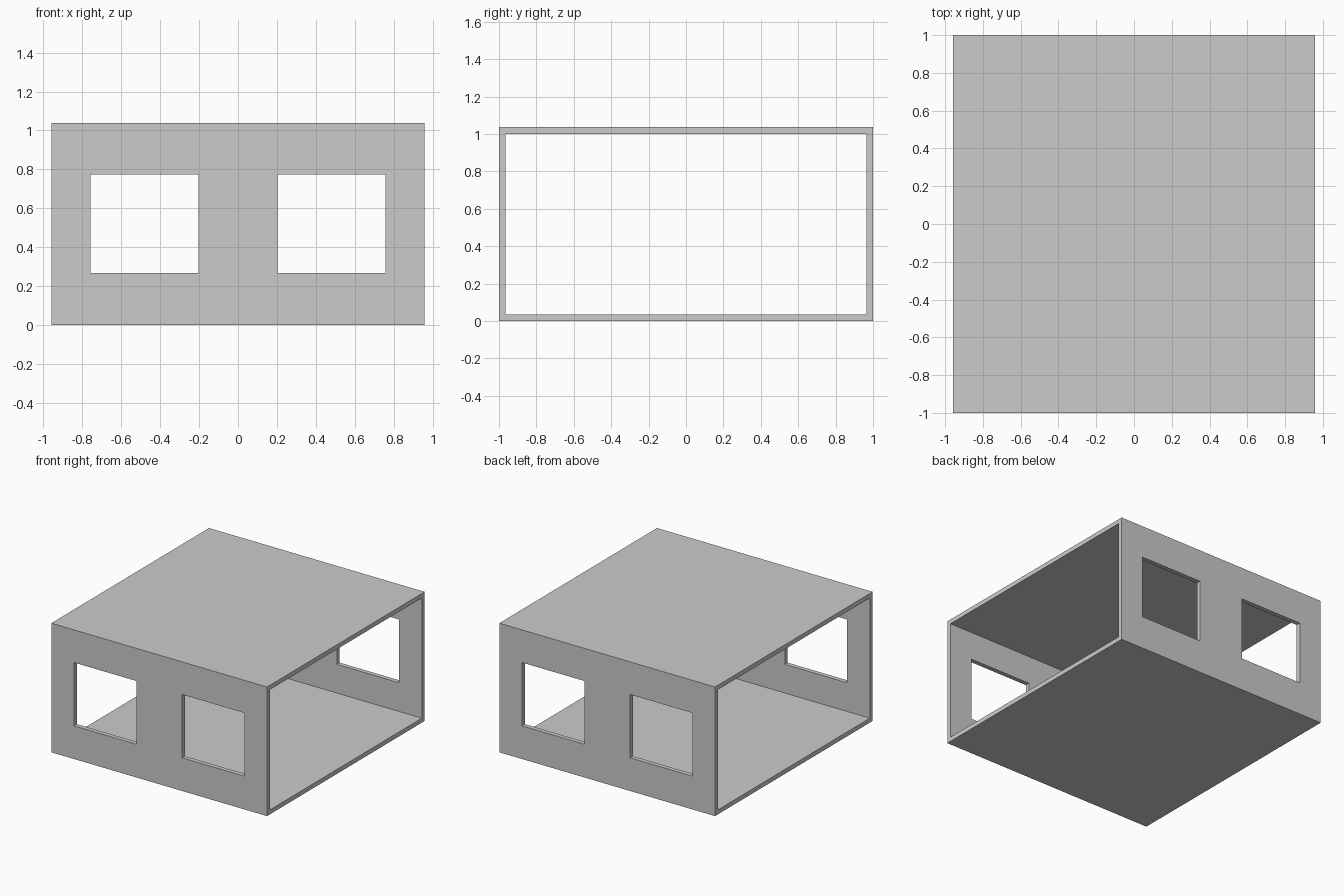
import bpy

if "Cube" in bpy.data.objects:
    bpy.data.objects.remove(bpy.data.objects["Cube"])

W, D, H, T = 1.916, 2.0, 1.037, 0.036   # width, depth, height, panel thickness


def box(name, size, centre):
    bpy.ops.mesh.primitive_cube_add(size=1, location=centre)
    ob = bpy.context.object
    ob.name = name
    ob.scale = size
    bpy.ops.object.transform_apply(location=True, rotation=False, scale=True)
    return ob


def cut(target, cutter):
    mod = target.modifiers.new("cut", 'BOOLEAN')
    mod.operation = 'DIFFERENCE'
    mod.solver = 'EXACT'
    mod.object = cutter
    bpy.context.view_layer.objects.active = target
    bpy.ops.object.modifier_apply(modifier=mod.name)
    bpy.data.objects.remove(cutter, do_unlink=True)


# Room shell: floor, roof, front and back walls, open at both sides
shell = box("room_shell", (W, D, H), (0, 0, H / 2))
cut(shell, box("side_opening", (W + 1, D - 2 * T, H - 2 * T), (0, 0, H / 2)))

# Two windows through the front and back walls
for side in (-1, 1):
    cut(shell, box("window_opening", (0.554, D + 1, 0.508), (side * 0.48, 0, H / 2 + 0.002)))
